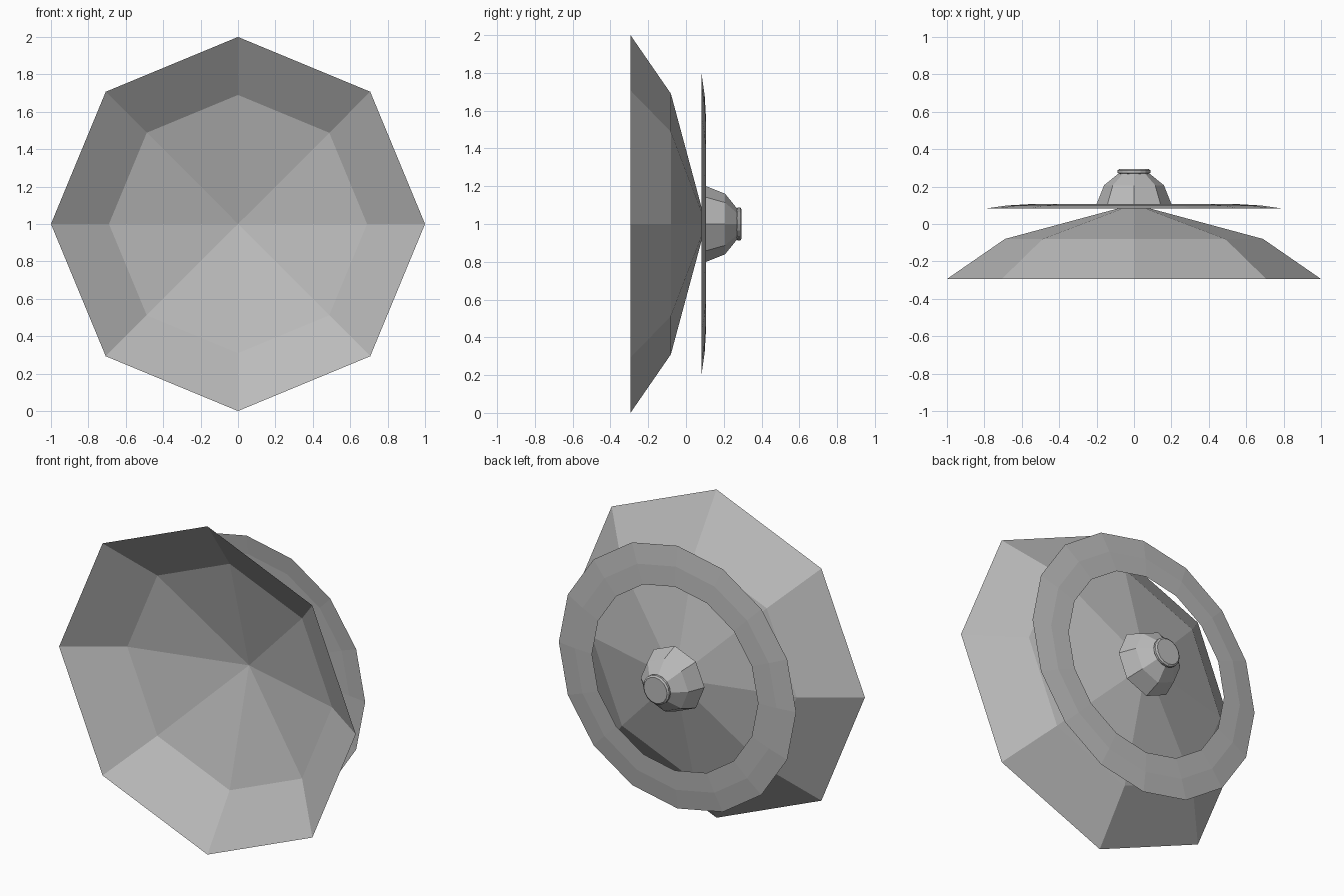
import bpy
import math

cube = bpy.data.objects.get("Cube")
if cube:
    bpy.data.objects.remove(cube)

grey = bpy.data.materials.new("plain_grey")
grey.use_nodes = True
colour = (0.5, 0.5, 0.5, 1)
grey.diffuse_color = colour
grey.node_tree.nodes["Principled BSDF"].inputs["Base Color"].default_value = colour


def lathe(name, profile, sides):
    """Turn (radius, y) points around the y axis at height 1; radius 0 makes a tip."""
    verts, faces, rings = [], [], []
    for r, y in profile:
        count = sides if r > 0 else 1
        rings.append([len(verts) + i % count for i in range(sides + 1)])
        for i in range(count):
            a = math.tau * i / sides
            verts.append((r * math.cos(a), y, 1 + r * math.sin(a)))
    for low, high in zip(rings, rings[1:]):
        for i in range(sides):
            quad = [low[i], low[i + 1], high[i + 1], high[i]]
            faces.append(list(dict.fromkeys(quad)))
    mesh = bpy.data.meshes.new(name)
    mesh.from_pydata(verts, [], [f[::-1] for f in faces])
    mesh.materials.append(grey)
    mesh.update()
    obj = bpy.data.objects.new(name, mesh)
    bpy.context.collection.objects.link(obj)
    return obj


# Eight-sided dish, open to the front
lathe("dish", [(1, -0.294), (0.69, -0.08), (0, 0.106)], 8)

# Thin domed ring floating behind the dish
lathe("back_ring", [(0.8, 0.082), (0.68, 0.099), (0.56, 0.106)], 16)

# Faceted housing on the back of the dish
lathe("housing", [(0, 0.107), (0.2, 0.107), (0.16, 0.207), (0.08, 0.272), (0, 0.272)], 8)

# Small rounded cap on the housing
lathe("cap", [(0, 0.268), (0.078, 0.268), (0.088, 0.274), (0.088, 0.287),
              (0.078, 0.294), (0, 0.294)], 16)
